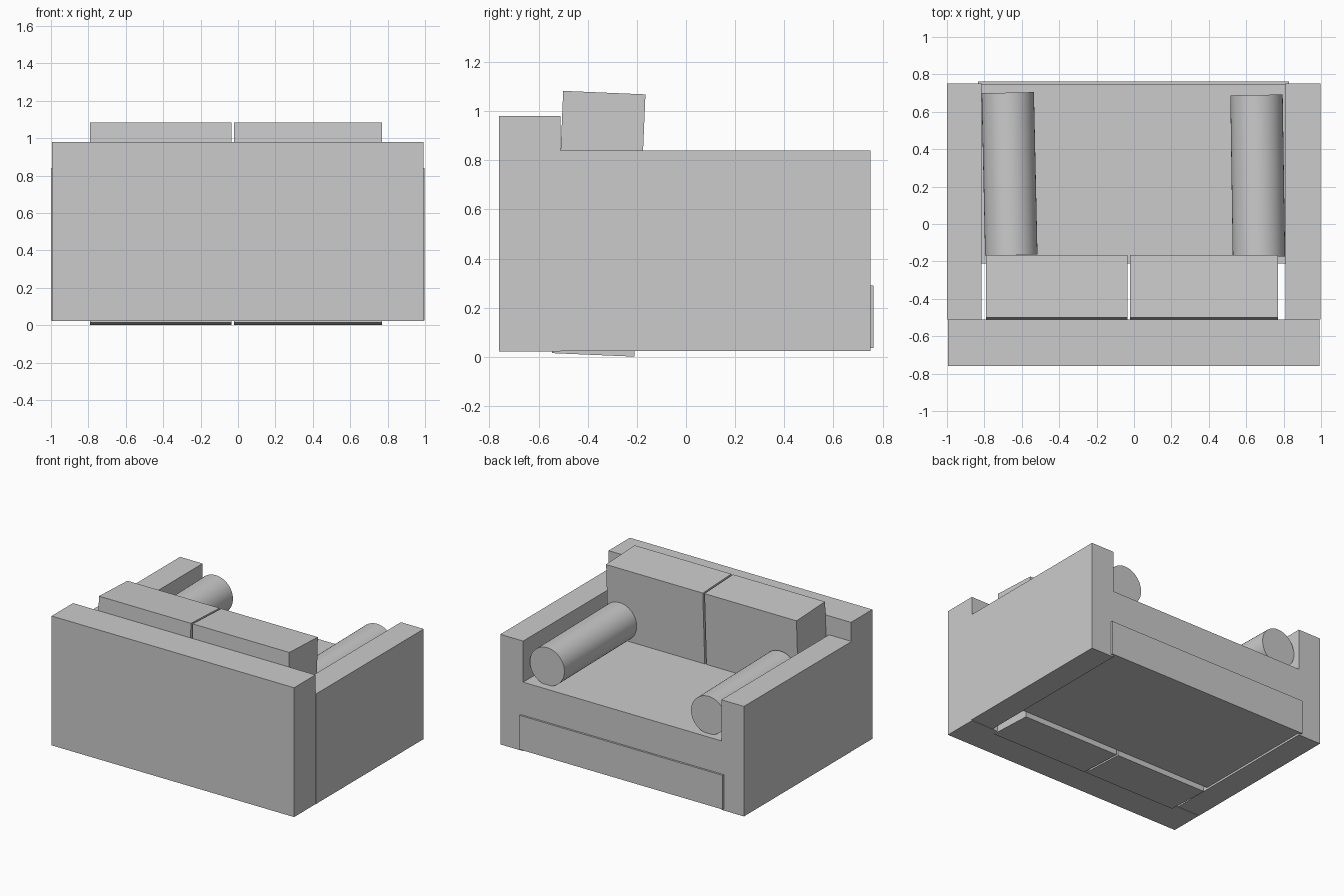
import bpy
from mathutils import Vector

if "Cube" in bpy.data.objects:
    bpy.data.objects.remove(bpy.data.objects["Cube"])


def box(name, lo, hi, tilt=0.0):
    """Box between two corners, optionally tilted about x through its centre."""
    lo, hi = Vector(lo), Vector(hi)
    bpy.ops.mesh.primitive_cube_add(size=1, location=(lo + hi) / 2)
    ob = bpy.context.object
    ob.name = name
    ob.scale = hi - lo
    bpy.ops.object.transform_apply(location=False, rotation=False, scale=True)
    ob.rotation_euler.x = tilt
    return ob


def bolster(name, start, end, radius):
    """Round cushion running between two points."""
    a, b = Vector(start), Vector(end)
    bpy.ops.mesh.primitive_cylinder_add(vertices=48, radius=radius,
                                        depth=(b - a).length, location=(a + b) / 2)
    ob = bpy.context.object
    ob.name = name
    ob.rotation_euler = (b - a).to_track_quat('Z', 'Y').to_euler()
    bpy.ops.object.shade_smooth_by_angle()
    return ob


# Frame: backrest, two arms, seat and the thin panel below the seat
box("backrest", (-0.995, -0.76, 0.022), (0.992, -0.51, 0.98))
box("arm_left", (-1.0, -0.51, 0.025), (-0.815, 0.75, 0.84))
box("arm_right", (0.81, -0.51, 0.025), (0.997, 0.75, 0.84))
box("seat", (-0.815, -0.21, 0.04), (0.81, 0.749, 0.535))
box("seat_panel", (-0.835, 0.745, 0.037), (0.83, 0.763, 0.29))

# Leaning back cushions
for name, x0, x1 in (("back_cushion_left", -0.79, -0.036),
                     ("back_cushion_right", -0.022, 0.77)):
    box(name, (x0, -0.5225, 0.008), (x1, -0.1875, 1.076), tilt=-0.0425)

# Bolsters along the arms, slightly askew
bolster("bolster_left", (-0.656, -0.165, 0.67), (-0.675, 0.702, 0.67), 0.14)
bolster("bolster_right", (0.668, -0.175, 0.67), (0.655, 0.69, 0.67), 0.14)
